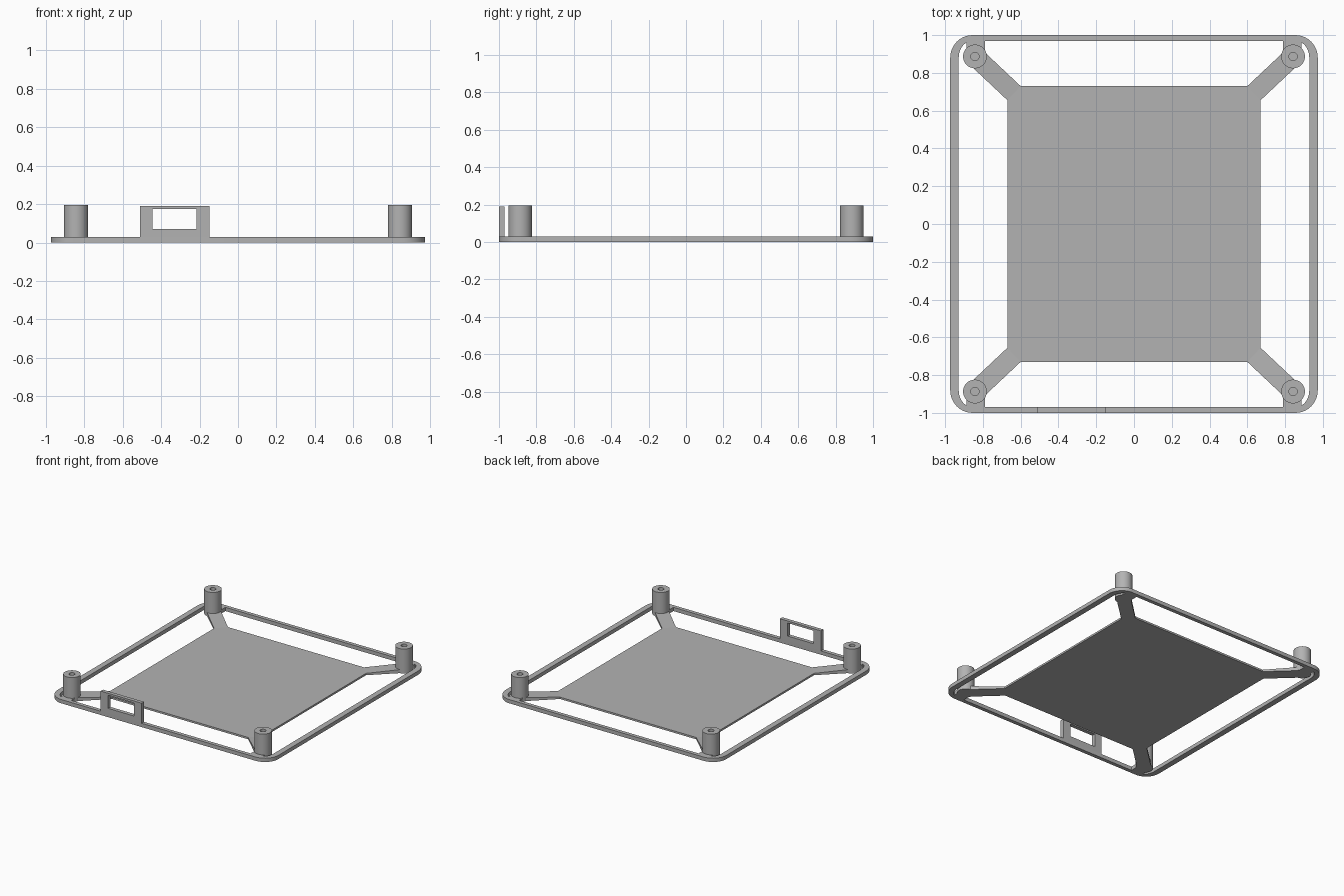
import bpy, bmesh, math

if "Cube" in bpy.data.objects:
    bpy.data.objects.remove(bpy.data.objects["Cube"])

grey = bpy.data.materials.new("grey_plastic")
grey.diffuse_color = (0.45, 0.45, 0.45, 1)
grey.use_nodes = True
grey.node_tree.nodes["Principled BSDF"].inputs["Base Color"].default_value = grey.diffuse_color
SIDES = 48


def finish(name, bm):
    bmesh.ops.recalc_face_normals(bm, faces=bm.faces)
    me = bpy.data.meshes.new(name)
    bm.to_mesh(me)
    bm.free()
    me.materials.append(grey)
    ob = bpy.data.objects.new(name, me)
    bpy.context.collection.objects.link(ob)
    return ob


def smooth(ob):
    bpy.ops.object.select_all(action='DESELECT')
    ob.select_set(True)
    bpy.context.view_layer.objects.active = ob
    bpy.ops.object.shade_smooth_by_angle(angle=math.radians(35))


def prism(name, outline, z0, tops):
    """Solid over an outline, with one top height per corner."""
    bm = bmesh.new()
    lo = [bm.verts.new((x, y, z0)) for x, y in outline]
    hi = [bm.verts.new((x, y, z)) for (x, y), z in zip(outline, tops)]
    bm.faces.new(lo)
    bm.faces.new(hi)
    n = len(lo)
    for i in range(n):
        j = (i + 1) % n
        bm.faces.new((lo[i], lo[j], hi[j], hi[i]))
    return finish(name, bm)


def bridge(name, loops):
    """Join matching closed loops in order, the last one back to the first."""
    bm = bmesh.new()
    rings = [[bm.verts.new(p) for p in lp] for lp in loops]
    n = len(rings[0])
    for a, b in zip(rings, rings[1:] + rings[:1]):
        for i in range(n):
            j = (i + 1) % n
            bm.faces.new((a[i], a[j], b[j], b[i]))
    return finish(name, bm)


def rounded(hx, hy, cx, cy, z, steps=10):
    """Rounded rectangle with corner arcs centred on (cx, cy)."""
    pts = []
    for k, (sx, sy) in enumerate(((1, 1), (-1, 1), (-1, -1), (1, -1))):
        for i in range(steps + 1):
            a = math.pi / 2 * (k + i / steps)
            pts.append((sx * cx + (hx - cx) * math.cos(a),
                        sy * cy + (hy - cy) * math.sin(a), z))
    return pts


# Outer rim
smooth(bridge("rim", [rounded(0.973, 1.0, 0.855, 0.88, 0),
                      rounded(0.973, 1.0, 0.855, 0.88, 0.03),
                      rounded(0.928, 0.97, 0.855, 0.88, 0.03),
                      rounded(0.928, 0.97, 0.855, 0.88, 0)]))

# Central plate with clipped corners
T = 0.015
prism("plate", [(0.67, -0.655), (0.67, 0.655), (0.60, 0.73), (-0.60, 0.73),
                (-0.67, 0.655), (-0.67, -0.655), (-0.60, -0.73), (0.60, -0.73)],
      0, [T] * 8)


def circle(cx, cy, r, z):
    return [(cx + r * math.cos(2 * math.pi * i / SIDES),
             cy + r * math.sin(2 * math.pi * i / SIDES), z) for i in range(SIDES)]


# Corner posts with blind screw holes, sloping arms and pads to the rim
for sx in (-1, 1):
    for sy in (-1, 1):
        cx, cy = sx * 0.842, sy * 0.887
        bm = bmesh.new()
        rings = [[bm.verts.new(p) for p in circle(cx, cy, r, z)]
                 for r, z in ((0.063, 0), (0.063, 0.195), (0.022, 0.195), (0.022, 0.03))]
        for a, b in zip(rings, rings[1:]):
            for i in range(SIDES):
                j = (i + 1) % SIDES
                bm.faces.new((a[i], a[j], b[j], b[i]))
        bm.faces.new(rings[0])
        bm.faces.new(rings[-1])
        smooth(finish("post", bm))

        arm = [(0.60, 0.73), (0.67, 0.655), (0.875, 0.848), (0.805, 0.923)]
        prism("arm", [(sx * x, sy * y) for x, y in arm], 0, [T, T, 0.03, 0.03])
        pad = [(0.79, 0.89), (0.887, 0.89), (0.887, 0.972), (0.79, 0.972)]
        prism("rim_pad", [(sx * x, sy * y) for x, y in pad], 0, [0.03] * 4)


# Upright tab with a rectangular window on the front rim
def rect(x0, x1, z0, z1, y):
    return [(x0, y, z0), (x1, y, z0), (x1, y, z1), (x0, y, z1)]


outer, window = (-0.51, -0.148, 0.03, 0.19), (-0.445, -0.217, 0.07, 0.174)
bridge("port_tab", [rect(*outer, -1.0), rect(*outer, -0.97),
                    rect(*window, -0.97), rect(*window, -1.0)])
